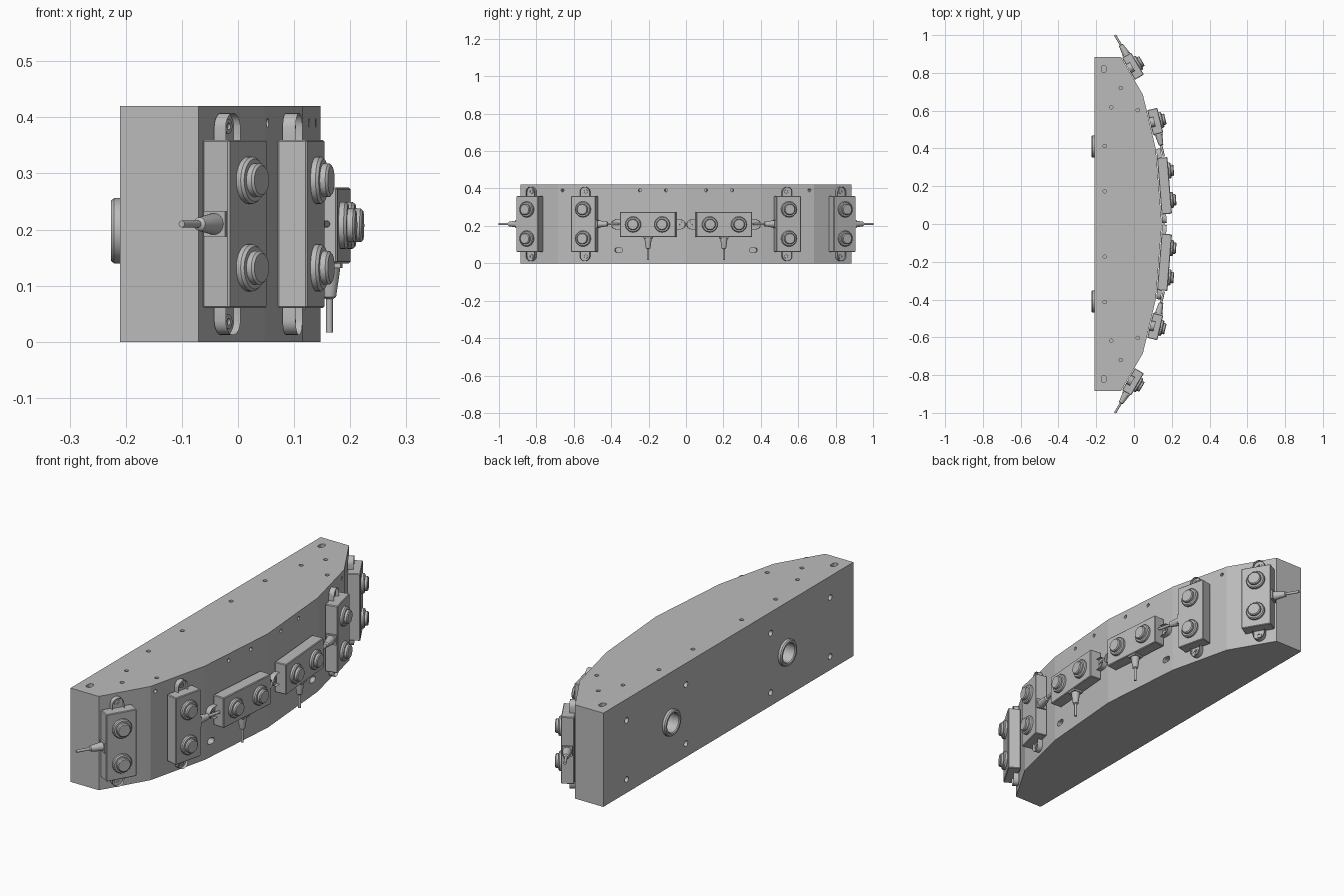
import bpy, bmesh, math
from mathutils import Matrix, Vector

cube = bpy.data.objects.get("Cube")
if cube:
    bpy.data.objects.remove(cube)

grey = bpy.data.materials.new("plain_grey")
grey.use_nodes = True
GREY = (0.5, 0.5, 0.5, 1)
grey.diffuse_color = GREY
grey.node_tree.nodes["Principled BSDF"].inputs["Base Color"].default_value = GREY


def finish(bm, name):
    bmesh.ops.recalc_face_normals(bm, faces=bm.faces)
    mesh = bpy.data.meshes.new(name)
    bm.to_mesh(mesh)
    bm.free()
    mesh.materials.append(grey)
    return mesh


def place(name, mesh, matrix=Matrix()):
    ob = bpy.data.objects.new(name, mesh)
    bpy.context.collection.objects.link(ob)
    ob.matrix_world = matrix
    return ob


def smooth(ob):
    bpy.ops.object.select_all(action="DESELECT")
    ob.select_set(True)
    bpy.context.view_layer.objects.active = ob
    bpy.ops.object.shade_smooth_by_angle(angle=math.radians(30))


def frame(origin, normal, along):
    """Local z is the normal, local x points along."""
    n = Vector(normal).normalized()
    g = Vector(along).normalized()
    m = Matrix((g, n.cross(g), n)).transposed().to_4x4()
    m.translation = origin
    return m


def prism(bm, outline, z0, z1, m=Matrix()):
    """Extrude an outline; returns its top face."""
    low = [bm.verts.new(m @ Vector((x, y, z0))) for x, y in outline]
    top = [bm.verts.new(m @ Vector((x, y, z1))) for x, y in outline]
    bm.faces.new(low[::-1])
    for i in range(len(low)):
        j = (i + 1) % len(low)
        bm.faces.new((low[i], low[j], top[j], top[i]))
    return bm.faces.new(top)


def lathe(bm, profile, m=Matrix(), n=32, closed=False):
    """Spin (radius, height) points around local z."""
    rings = []
    for r, z in profile:
        rings.append([bm.verts.new(m @ Vector((r * math.cos(a), r * math.sin(a), z)))
                      for a in (math.tau * k / n for k in range(n))])
    pairs = list(zip(rings, rings[1:]))
    if closed:
        pairs.append((rings[-1], rings[0]))
    else:
        bm.faces.new(rings[0][::-1])
        bm.faces.new(rings[-1])
    for a, b in pairs:
        for i in range(n):
            j = (i + 1) % n
            bm.faces.new((a[i], a[j], b[j], b[i]))


def stadium(half, r, n=10):
    """Rounded slot, long along x."""
    pts = []
    for side in (0, 1):
        for k in range(n + 1):
            a = -math.pi / 2 + math.pi * (k / n + side)
            pts.append(((half if side == 0 else -half) + r * math.cos(a), r * math.sin(a)))
    return pts


# Faceted main body
HEIGHT, BACK = 0.42, -0.21
RIM = [(-0.07, 0.885), (0.047, 0.685), (0.115, 0.4), (0.147, 0.0)]
outline = [(BACK, 0.885)] + RIM
outline += [(x, -y) for x, y in outline[-2::-1]]
bm = bmesh.new()
prism(bm, outline, 0, HEIGHT)
body = place("main_body", finish(bm, "main_body"))


def on_facet(y):
    """Point on the front at y, and the outward normal there."""
    s = -1 if y < 0 else 1
    for (x0, y0), (x1, y1) in zip(RIM, RIM[1:]):
        if y1 <= abs(y) <= y0:
            t = (abs(y) - y1) / (y0 - y1)
            return x1 + t * (x0 - x1), Vector((y0 - y1, s * (x1 - x0), 0)).normalized()


# Cutters for the drilled holes, slots and back bores
bm = bmesh.new()


def drill(origin, normal, r, depth=0.05):
    side = (0, 0, 1) if abs(normal[2]) < 0.5 else (0, 1, 0)
    lathe(bm, [(r, -depth), (r, 0.02)], frame(origin, normal, side), 16)


for s in (-1, 1):
    for x, y in [(-0.155, 0.413), (-0.155, 0.173), (-0.12, 0.618), (-0.07, 0.72), (0.02, 0.603)]:
        drill((x, s * y, HEIGHT), (0, 0, 1), 0.009)
    prism(bm, stadium(0.007, 0.012), -0.05, 0.02, frame((-0.16, s * 0.82, HEIGHT), (0, 0, 1), (0, 1, 0)))
    for y in (0.3, 0.72):
        for z in (0.06, 0.325):
            drill((BACK, s * y, z), (-1, 0, 0), 0.013)
    lathe(bm, [(0.042, -0.12), (0.042, 0.02)], frame((BACK, s * 0.41, 0.198), (-1, 0, 0), (0, 0, 1)))
    for y in (0.107, 0.247, 0.66):
        x, n = on_facet(s * y)
        drill((x, s * y, 0.39), n, 0.008)
    x, n = on_facet(s * 0.36)
    prism(bm, stadium(0.008, 0.013), -0.05, 0.02, frame((x, s * 0.36, 0.07), n, n.cross((0, 0, 1))))

cutter = place("hole_cutter", finish(bm, "hole_cutter"))
mod = body.modifiers.new("holes", "BOOLEAN")
mod.operation, mod.solver, mod.object = "DIFFERENCE", "EXACT", cutter
bpy.ops.object.select_all(action="DESELECT")
body.select_set(True)
bpy.context.view_layer.objects.active = body
bpy.ops.object.modifier_apply(modifier=mod.name)
bpy.data.objects.remove(cutter)

# Raised collars around the back bores
bm = bmesh.new()
lathe(bm, [(0.042, -0.01), (0.058, -0.01), (0.058, 0.011), (0.054, 0.016), (0.046, 0.016), (0.042, 0.012)],
      closed=True)
collar = finish(bm, "back_collar")
for s in (-1, 1):
    smooth(place("back_collar", collar, frame((BACK, s * 0.41, 0.198), (-1, 0, 0), (0, 0, 1))))

# Sensor housing with softened edges
W, L, D = 0.0675, 0.15, 0.055
bm = bmesh.new()
prism(bm, [(-W, -L), (W, -L), (W, L), (-W, L)], 0, D)
bmesh.ops.bevel(bm, geom=bm.edges[:], offset=0.003, segments=1, affect="EDGES")
housing = finish(bm, "sensor_housing")

# Pair of stepped lenses
bm = bmesh.new()
for s in (-1, 1):
    lathe(bm, [(0.042, D - 0.005), (0.042, D + 0.009), (0.038, D + 0.014), (0.03, D + 0.014),
               (0.03, D + 0.024), (0.026, D + 0.028)], Matrix.Translation((0, s * 0.078, 0)))
lenses = finish(bm, "sensor_lenses")

# Recessed mounting ears at both ends, each with a washer
bm = bmesh.new()
for s in (-1, 1):
    m = frame((0, s * 0.155, 0), (0, 0, 1), (0, s, 0))
    top = prism(bm, stadium(0.017, 0.026), 0, 0.024, m)
    bmesh.ops.inset_region(bm, faces=[top], thickness=0.007)
    wall = bmesh.ops.extrude_discrete_faces(bm, faces=[top])["faces"]
    bmesh.ops.translate(bm, verts=wall[0].verts[:], vec=(0, 0, -0.014))
    lathe(bm, [(0.006, 0.01), (0.013, 0.01), (0.013, 0.015), (0.006, 0.015)],
          m @ Matrix.Translation((0.019, 0, 0)), 16, True)
ears = finish(bm, "mounting_ears")

# Cable gland: square pad, tapered sleeve and thin cable
bm = bmesh.new()
m = frame((W, 0, 0.029), (1, 0, 0), (0, 1, 0))
prism(bm, [(-0.022, -0.022), (0.022, -0.022), (0.022, 0.022), (-0.022, 0.022)], -0.005, 0.008, m)
lathe(bm, [(0.019, 0.005), (0.019, 0.012), (0.012, 0.06), (0.006, 0.064), (0.006, 0.123)], m, 24)
gland = finish(bm, "cable_gland")

# Six sensors: outer and middle stand upright, centre ones lie flat
for s, side in ((1, "left"), (-1, "right")):
    for spot, y, z in (("outer", 0.82, 0.21), ("middle", 0.536, 0.21), ("centre", 0.2, 0.2075)):
        x, n = on_facet(s * y)
        outward = Vector((0, 0, 1)).cross(n) * s
        along = {"outer": outward, "middle": -outward, "centre": Vector((0, 0, -1))}[spot]
        m = frame(Vector((x, s * y, z)) + n * 0.003, n, along)
        for part, mesh in (("housing", housing), ("lenses", lenses), ("ears", ears), ("cable", gland)):
            ob = place(f"{spot}_sensor_{part}_{side}", mesh, m)
            if part != "housing":
                smooth(ob)
